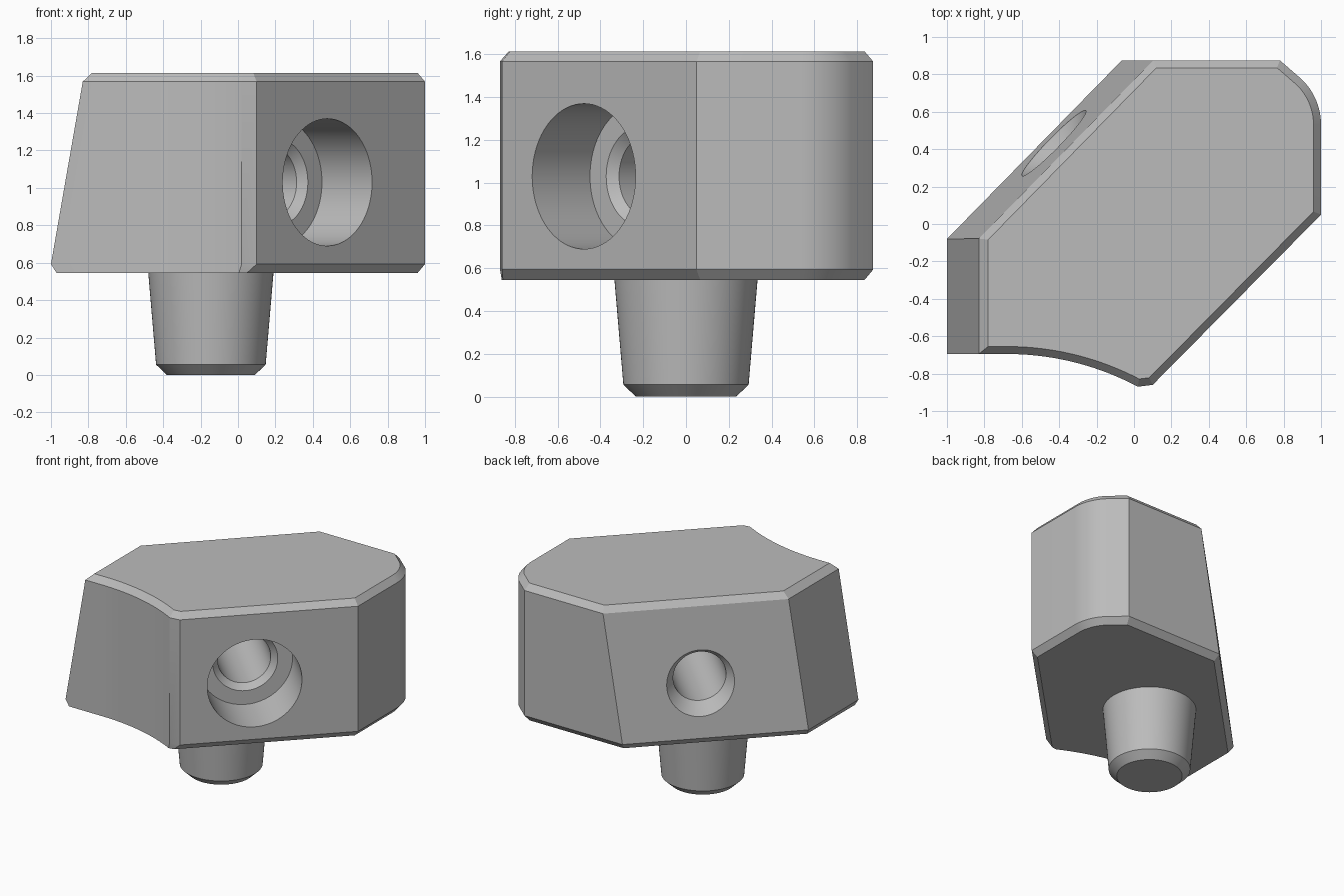
import bpy, bmesh, math
from mathutils import Vector, Matrix

cube = bpy.data.objects.get("Cube")
if cube:
    bpy.data.objects.remove(cube, do_unlink=True)

grey = bpy.data.materials.new("plain_grey")
grey.use_nodes = True
colour = (0.5, 0.5, 0.5, 1)
grey.diffuse_color = colour
grey.node_tree.nodes["Principled BSDF"].inputs["Base Color"].default_value = colour


def finish(name, bm):
    bmesh.ops.recalc_face_normals(bm, faces=bm.faces)
    mesh = bpy.data.meshes.new(name)
    bm.to_mesh(mesh)
    bm.free()
    mesh.materials.append(grey)
    obj = bpy.data.objects.new(name, mesh)
    bpy.context.collection.objects.link(obj)
    return obj


def loft(name, rings):
    """Bridge equal-length rings of points and cap both ends."""
    bm = bmesh.new()
    loops = [[bm.verts.new(p) for p in ring] for ring in rings]
    count = len(loops[0])
    for low, high in zip(loops, loops[1:]):
        for i in range(count):
            j = (i + 1) % count
            bm.faces.new((low[i], low[j], high[j], high[i]))
    bm.faces.new(loops[0][::-1])
    bm.faces.new(loops[-1])
    return finish(name, bm)


def turned(name, profile, matrix, sides=72):
    """Round solid from (height, radius) pairs."""
    turns = [math.tau * i / sides for i in range(sides)]
    return loft(name, [[matrix @ Vector((r * math.cos(a), r * math.sin(a), h))
                        for a in turns] for h, r in profile])


def arc(cx, cy, r, start, end, steps):
    angles = [math.radians(start + (end - start) * i / steps) for i in range(steps + 1)]
    return [(cx + r * math.cos(a), cy + r * math.sin(a)) for a in angles]


# Body outline, each point tagged with the wall that starts there
outline = [((-1, -0.08), "left"), ((-1, -0.695), "hollow")]
outline += [(p, "hollow") for p in arc(-0.68, -2.185, 1.49, 90, 62, 20)]
outline[-1] = ((0.02, -0.87), "lip")
outline += [((0.1, -0.86), "bore_wall"), ((1, 0.05), "side")]
outline += [(p, "side") for p in arc(0.66, 0.53, 0.34, 0, 45, 12)]
outline += [((0.78, 0.875), "side"), ((-0.065, 0.875), "leaning")]


def inset_ring(z, offsets):
    """Move every wall inwards by its own offset and rejoin the corners."""
    lines = []
    for i, (p, wall) in enumerate(outline):
        a, b = Vector(p), Vector(outline[(i + 1) % len(outline)][0])
        d = (b - a).normalized()
        lines.append((a + Vector((-d.y, d.x)) * offsets.get(wall, offsets["all"]), d))
    ring = []
    for i, (p, d) in enumerate(lines):
        q, e = lines[i - 1]
        cross = e.x * d.y - e.y * d.x
        if abs(cross) < 1e-5:
            ring.append((p.x, p.y, z))
            continue
        gap = p - q
        hit = q + e * ((gap.x * d.y - gap.y * d.x) / cross)
        ring.append((hit.x, hit.y, z))
    return ring


body = loft("body", [
    inset_ring(0.545, {"all": 0.04, "left": 0.03, "hollow": 0, "lip": 0.01}),
    inset_ring(0.593, {"all": 0}),
    inset_ring(1.568, {"all": 0, "left": 0.17, "leaning": 0.12}),
    inset_ring(1.615, {"all": 0.04, "left": 0.22, "leaning": 0.16}),
])

# Stepped bolt hole through the body, with a bevelled rim at each end
across = Matrix.Translation((0, 0, 1.03)) @ Vector((-1, 1, 0)).to_track_quat("Z", "Y").to_matrix().to_4x4()
cutter = turned("hole_cutter", [(-1, 0.34), (-0.295, 0.34), (-0.295, 0.233), (-0.253, 0.19),
                                (0.553, 0.19), (0.753, 0.39)], across)
cutter.hide_render = True
cut = body.modifiers.new("bolt_hole", "BOOLEAN")
cut.operation = "DIFFERENCE"
cut.solver = "EXACT"
cut.object = cutter
bpy.context.view_layer.objects.active = body
bpy.ops.object.modifier_apply(modifier=cut.name)
bpy.data.objects.remove(cutter, do_unlink=True)

# Tapered peg below the body
peg = turned("peg", [(0, 0.235), (0.055, 0.293), (0.56, 0.336)], Matrix.Translation((-0.145, 0, 0)))

for obj in (body, peg):
    bpy.ops.object.select_all(action="DESELECT")
    obj.select_set(True)
    bpy.context.view_layer.objects.active = obj
    bpy.ops.object.shade_smooth_by_angle(angle=math.radians(25))
